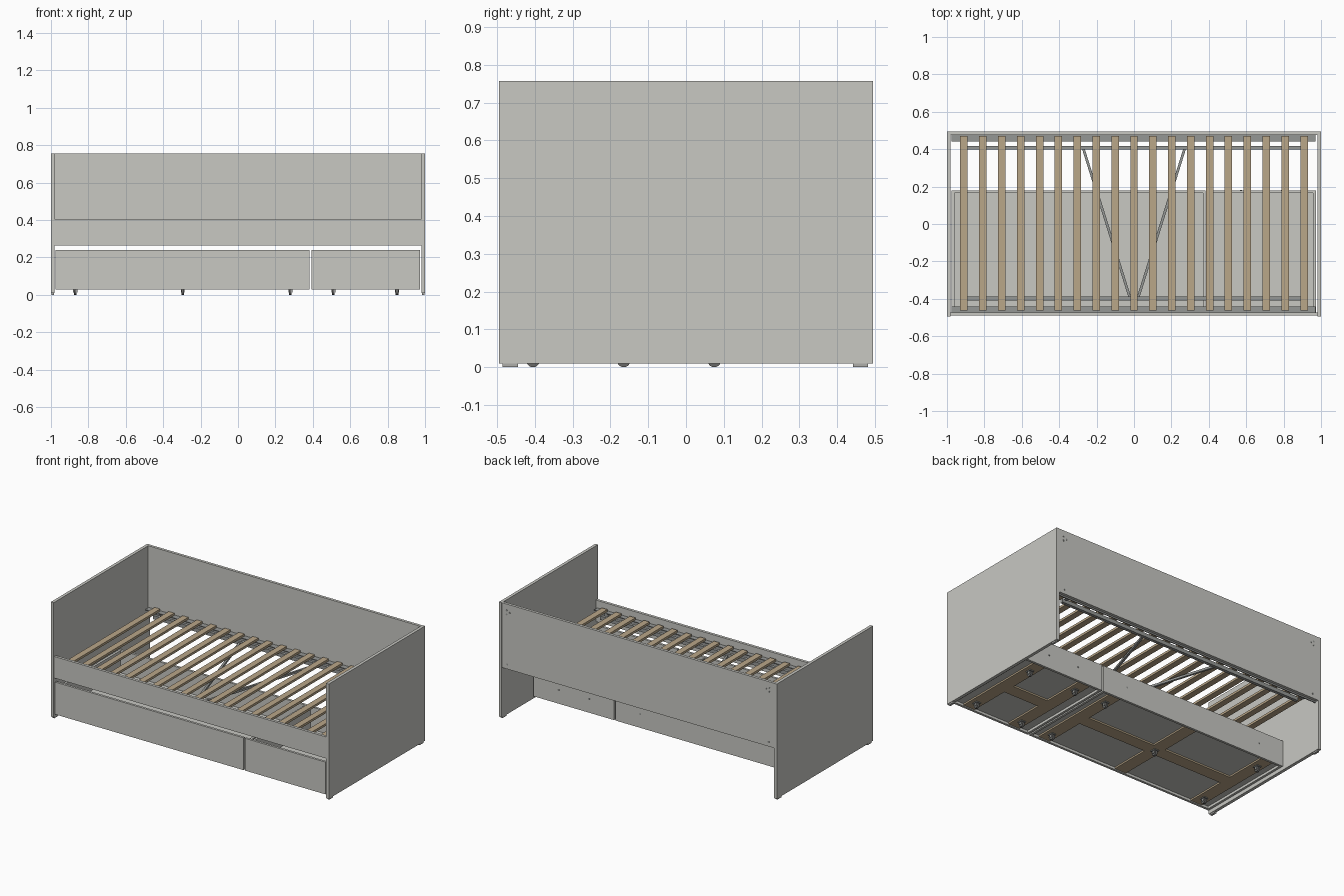
import bpy, math
from mathutils import Vector

if "Cube" in bpy.data.objects:
    bpy.data.objects.remove(bpy.data.objects["Cube"])

def mat(name, c):
    m = bpy.data.materials.new(name)
    m.diffuse_color = (*c, 1)
    m.use_nodes = True
    m.node_tree.nodes["Principled BSDF"].inputs["Base Color"].default_value = m.diffuse_color
    return m

PANEL = mat("warm_grey_panel", (0.58, 0.58, 0.545))
WOOD = mat("light_wood", (0.49, 0.385, 0.25))
METAL = mat("grey_metal", (0.30, 0.31, 0.30))
WHEEL = mat("dark_wheel", (0.14, 0.14, 0.135))
FOOT = mat("foot_grey", (0.42, 0.42, 0.40))

def box(name, x, y, z, m):
    """Box from (min, max) ranges."""
    v = [(a, b, c) for a in x for b in y for c in z]
    f = [(0, 1, 3, 2), (4, 6, 7, 5), (0, 4, 5, 1), (2, 3, 7, 6), (0, 2, 6, 4), (1, 5, 7, 3)]
    me = bpy.data.meshes.new(name)
    me.from_pydata(v, [], f)
    me.materials.append(m)
    o = bpy.data.objects.new(name, me)
    bpy.context.collection.objects.link(o)
    return o

def cyl(name, loc, r, d, axis, m, n=20):
    rot = {'x': (0, math.pi / 2, 0), 'y': (math.pi / 2, 0, 0), 'z': (0, 0, 0)}[axis]
    bpy.ops.mesh.primitive_cylinder_add(vertices=n, radius=r, depth=d, location=loc, rotation=rot)
    o = bpy.context.object
    o.name = name
    o.data.materials.append(m)
    bpy.ops.object.shade_smooth_by_angle()
    return o

# End panels with feet
for s, n in ((-1, "left"), (1, "right")):
    xr = sorted((s * 0.98, s * 1.0))
    box(n + "_end_panel", xr, (-0.495, 0.495), (0.01, 0.757), PANEL)
    for y in (-0.465, 0.462):
        box(n + "_foot", sorted((s * 0.983, s * 0.997)), (y - 0.02, y + 0.02), (0, 0.01), FOOT)

# Back panel and front rail
box("back_panel", (-0.98, 0.98), (0.476, 0.494), (0.335, 0.757), PANEL)
box("front_rail", (-0.98, 0.98), (-0.490, -0.472), (0.265, 0.405), PANEL)

# Screw caps on the back panel
for s in (-1, 1):
    for dx, z in ((0.945, 0.715), (0.925, 0.705), (0.945, 0.69), (0.94, 0.365)):
        cyl("screw_cap", (s * dx, 0.494, z), 0.006, 0.003, 'y', METAL, 12)

# Slat support: L-shaped outer rails, inner rails
for s, n in ((-1, "front"), (1, "back")):
    wall = 0.472 if s < 0 else 0.476
    box(n + "_support_flange", (-0.975, 0.97), sorted((s * 0.44, s * wall)), (0.352, 0.357), METAL)
    box(n + "_support_web", (-0.975, 0.97), sorted((s * (wall - 0.006), s * wall)), (0.325, 0.352), METAL)
    yc = 0.408 if s > 0 else -0.398
    box(n + "_inner_rail", (-0.89, 0.89), (yc - 0.01, yc + 0.01), (0.333, 0.357), METAL)
    for x in (-0.89, 0.89):
        cyl("rail_bolt", (x, s * 0.455, 0.342), 0.014, 0.02, 'z', METAL, 16)

# Diagonal braces forming a V
for s in (-1, 1):
    a, b = Vector((s * 0.27, 0.4, 0.338)), Vector((s * 0.02, -0.4, 0.338))
    h = (b - a).length / 2
    o = box("diagonal_brace", (-0.007, 0.007), (-h, h), (-0.007, 0.007), METAL)
    o.location = (a + b) / 2
    o.rotation_euler.z = math.atan2(b.y - a.y, b.x - a.x) - math.pi / 2

# Wooden slats
for i in range(19):
    x = -0.909 + i * 0.101
    box("slat", (x - 0.02, x + 0.02), (-0.462, 0.47), (0.357, 0.372), WOOD)

def drawer(name, x0, x1, wheel_x, strips_x):
    t, yf, yb = 0.015, -0.49, 0.18
    box(name + "_front", (x0, x1), (yf, yf + t), (0.03, 0.24), PANEL)
    box(name + "_back", (x0, x1), (yb - t, yb), (0.03, 0.20), PANEL)
    for a in (x0, x1 - t):
        box(name + "_side", (a, a + t), (yf + t, yb - t), (0.03, 0.20), PANEL)
    box(name + "_bottom", (x0 + t, x1 - t), (yf + t, yb - t), (0.046, 0.054), PANEL)
    # wooden battens under the bottom
    hw = 0.042
    for x in strips_x:
        box(name + "_cross_batten", (x - hw, x + hw), (yf + t, yb - t), (0.036, 0.046), WOOD)
    for a, b in zip(strips_x, strips_x[1:]):
        box(name + "_long_batten", (a + hw, b - hw), (-0.165 - hw, -0.165 + hw), (0.036, 0.046), WOOD)
    # castors
    for x, y in wheel_x:
        cyl(name + "_wheel", (x, y, 0.018), 0.018, 0.014, 'x', WHEEL)
        box(name + "_castor_plate", (x - 0.016, x + 0.016), (y - 0.018, y + 0.018), (0.031, 0.036), METAL)
        for s in (-1, 1):
            box(name + "_castor_fork", sorted((x + s * 0.008, x + s * 0.011)), (y - 0.008, y + 0.008),
                (0.014, 0.033), METAL)
    # screw caps at the back
    for x in (x0 + 0.18, x1 - 0.18):
        cyl(name + "_screw_cap", (x, yb, 0.12), 0.006, 0.003, 'y', METAL, 12)

def corners(a, b):
    return [(x, y) for x in (a, b) for y in (-0.405, 0.075)]

# Two rolling drawers
drawer("wide_drawer", -0.975, 0.383, corners(-0.87, 0.28) + [(-0.295, -0.165)], [-0.87, -0.295, 0.28])
drawer("narrow_drawer", 0.392, 0.972, corners(0.51, 0.85), [0.51, 0.85])
